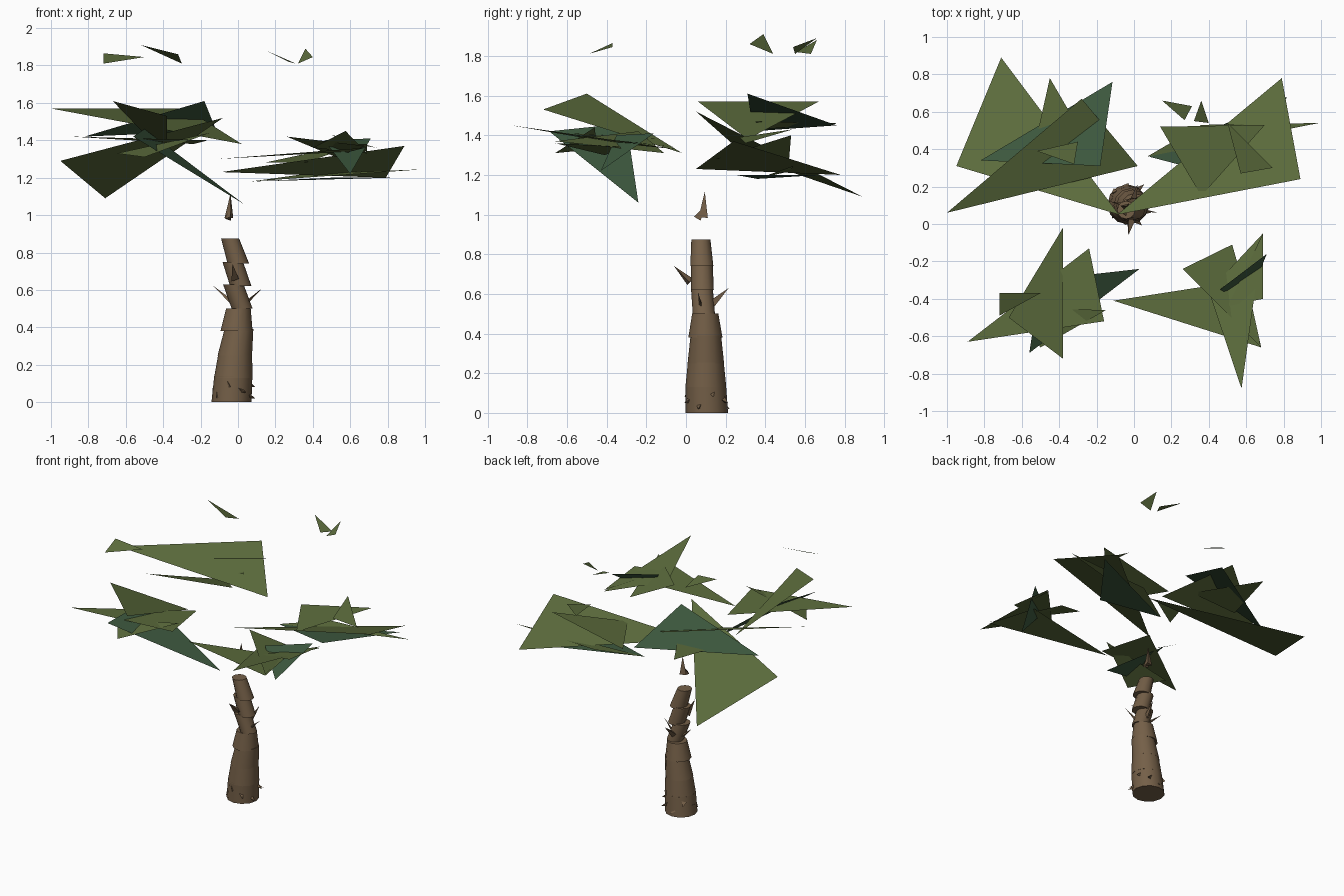
import bpy, math
from mathutils import Vector

default_cube = bpy.data.objects.get("Cube")
if default_cube:
    bpy.data.objects.remove(default_cube, do_unlink=True)


def make_material(name, colour):
    material = bpy.data.materials.new(name)
    material.use_nodes = True
    material.diffuse_color = (*colour, 1)
    shader = material.node_tree.nodes["Principled BSDF"]
    shader.inputs["Base Color"].default_value = (*colour, 1)
    return material


olive = make_material("olive leaf", (.105, .148, .045))
pine = make_material("blue green leaf", (.045, .095, .047))
bark = make_material("brown bark", (.175, .115, .064))


def make_object(name, points, faces, material):
    mesh = bpy.data.meshes.new(name)
    mesh.from_pydata(points, [], faces)
    mesh.materials.append(material)
    obj = bpy.data.objects.new(name, mesh)
    bpy.context.collection.objects.link(obj)
    return obj


def leaf(name, a, b, c, material=olive):
    """One flat three-cornered leaf, wound so that it faces upward."""
    a, b, c = Vector(a), Vector(b), Vector(c)
    if (b - a).cross(c - a).z < 0:
        b, c = c, b
    return make_object(name, [a, b, c], [(0, 1, 2)], material)


def spike(name, base, tip, width):
    """Thin three-sided bark splinter from base to tip."""
    base, tip = Vector(base), Vector(tip)
    axis = (tip - base).normalized()
    side = axis.orthogonal().normalized()
    other = axis.cross(side)
    ring = []
    for i in range(3):
        t = math.tau * i / 3
        ring.append(base + (side * math.cos(t) + other * math.sin(t)) * width)
    faces = [(0, 1, 3), (1, 2, 3), (2, 0, 3), (2, 1, 0)]
    return make_object(name, ring + [tip], faces, bark)


def trunk_segment(name, bottom, top, sides=12):
    """Tapered piece of trunk; each end is x, y, z, radius."""
    points = []
    for x, y, z, r in (bottom, top):
        for i in range(sides):
            t = math.tau * i / sides
            points.append((x + r * math.cos(t), y + r * math.sin(t), z))
    faces = [(i, (i + 1) % sides, sides + (i + 1) % sides, sides + i)
             for i in range(sides)]
    faces += [tuple(reversed(range(sides))), tuple(range(sides, sides * 2))]
    obj = make_object(name, points, faces, bark)
    for face in obj.data.polygons:
        face.use_smooth = len(face.vertices) == 4
    bpy.ops.object.select_all(action="DESELECT")
    obj.select_set(True)
    bpy.context.view_layer.objects.active = obj
    bpy.ops.object.shade_smooth_by_angle(angle=math.radians(40))


# Leaning trunk, stacked from overlapping tapered pieces
trunk_segment("trunk_foot", (-.035, .105, 0, .107), (-.025, .1, .14, .102))
trunk_segment("trunk_low", (-.025, .1, .13, .103), (-.015, .1, .26, .09))
trunk_segment("trunk_lower_middle", (-.017, .1, .25, .092), (.005, .1, .39, .077))
trunk_segment("trunk_middle", (-.008, .098, .38, .086), (.002, .097, .5, .066))
trunk_segment("trunk_upper_middle", (.022, .09, .5, .056), (-.025, .08, .63, .055))
trunk_segment("trunk_upper", (.015, .083, .62, .057), (-.028, .08, .75, .055))
trunk_segment("trunk_top", (.002, .08, .74, .058), (-.042, .075, .875, .048))

# Splinters and broken roots
spike("twig_right", (-.04, .1, .54), (-.13, .12, .62), .012)
spike("twig_left", (.03, .08, .52), (.13, .06, .61), .012)
spike("twig_front", (-.02, .02, .66), (-.03, -.06, .74), .025)
spike("twig_back", (.0, .13, .55), (.02, .215, .63), .022)
for i in range(9):
    t = math.tau * i / 9 + .3
    out = Vector((math.cos(t), math.sin(t), 0))
    foot = Vector((-.035, .105, .1 - .03 * (i % 3)))
    spike(f"root_splinter_{i}", foot + out * .09,
          foot + out * (.115 + .012 * (i % 2)) + Vector((.02, 0, -.02)), .02)

# Broken crown stump floating above the trunk
spike("crown_tip", (-.045, .09, .985), (-.04, .095, 1.115), .028)
spike("crown_chip", (-.05, .06, .98), (-.035, .1, 1.05), .022)

# Back right foliage
leaf("back_right_drooping_leaf", (-.95, .31, 1.29), (-.71, .89, 1.09), (-.08, .05, 1.52))
leaf("back_right_top_leaf", (-1, .06, 1.57), (-.28, .67, 1.57), (.02, .31, 1.38))
leaf("back_right_dark_leaf", (-.82, .34, 1.42), (-.115, .76, 1.45), (-.18, .31, 1.61), pine)
leaf("back_right_thin_leaf", (-.45, .78, 1.46), (-.54, .38, 1.43), (-.2, .35, 1.47))
leaf("back_right_loose_leaf", (-.52, .39, 1.91), (-.3, .44, 1.81), (-.32, .32, 1.86))

# Back left foliage
leaf("back_left_large_leaf", (-.09, .05, 1.23), (.79, .78, 1.2), (.89, .24, 1.37))
leaf("back_left_inner_leaf", (.14, .52, 1.28), (.36, .15, 1.28), (.7, .53, 1.4))
leaf("back_left_low_leaf", (.07, .36, 1.18), (.36, .53, 1.22), (.99, .54, 1.245))
leaf("back_left_under_leaf", (.08, .36, 1.18), (.82, .68, 1.2), (.5, .25, 1.2), pine)
leaf("back_left_small_leaf", (.5, .54, 1.43), (.74, .3, 1.36), (.57, .27, 1.39))
leaf("back_left_loose_leaf", (.15, .66, 1.88), (.31, .63, 1.81), (.27, .555, 1.82))
leaf("back_left_loose_chip", (.36, .66, 1.89), (.32, .55, 1.81), (.4, .54, 1.845))

# Front right foliage
leaf("front_right_tall_leaf", (-.38, -.02, 1.31), (-.38, -.72, 1.53), (-.67, -.5, 1.61))
leaf("front_right_wide_leaf", (-.89, -.63, 1.42), (-.24, -.13, 1.38), (-.16, -.52, 1.4))
leaf("front_right_hanging_leaf", (.03, -.24, 1.06), (-.56, -.69, 1.42), (-.5, -.3, 1.46), pine)
leaf("front_right_under_leaf", (-.65, -.45, 1.33), (-.15, -.46, 1.44), (-.5, -.66, 1.31))
leaf("front_right_loose_leaf", (-.72, -.37, 1.865), (-.72, -.49, 1.81), (-.5, -.37, 1.845))

# Front left foliage
leaf("front_left_long_leaf", (-.11, -.41, 1.3), (.68, -.66, 1.36), (.6, -.3, 1.34))
leaf("front_left_wide_leaf", (.26, -.24, 1.42), (.525, -.11, 1.31), (.68, -.66, 1.37))
leaf("front_left_tall_leaf", (.575, -.88, 1.45), (.69, -.05, 1.33), (.4, -.36, 1.36))
leaf("front_left_dark_leaf", (.71, -.16, 1.41), (.46, -.35, 1.4), (.6, -.43, 1.22), pine)
leaf("front_left_edge_leaf", (.69, -.05, 1.34), (.69, -.4, 1.38), (.5, -.44, 1.38))
